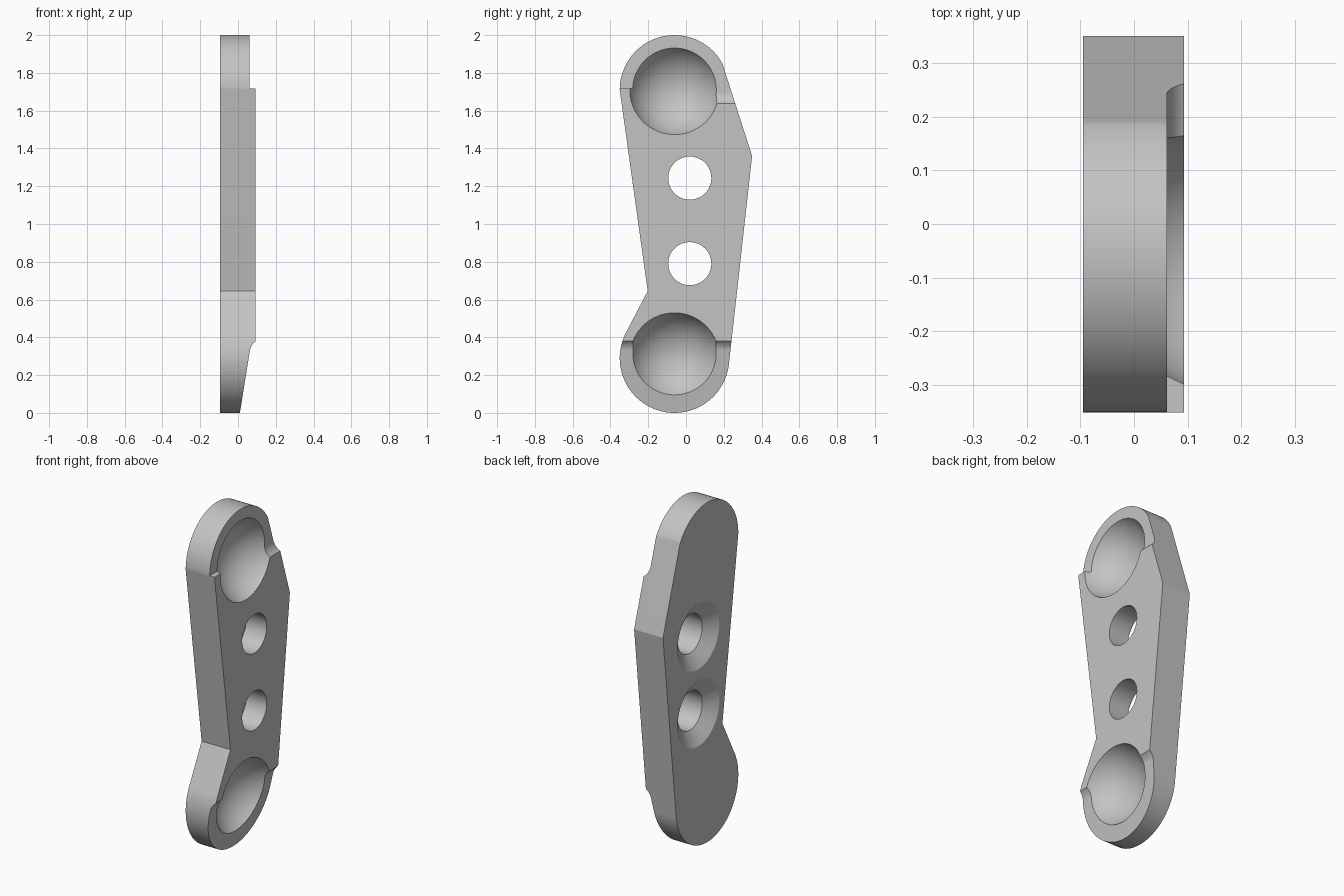
import bpy, bmesh, math
from mathutils import Matrix, Vector

cube = bpy.data.objects.get("Cube")
if cube:
    bpy.data.objects.remove(cube, do_unlink=True)

# One plain grey metal
GREY = (0.55, 0.55, 0.55, 1.0)
metal = bpy.data.materials.new("grey_metal")
metal.use_nodes = True
metal.diffuse_color = GREY
metal.node_tree.nodes["Principled BSDF"].inputs["Base Color"].default_value = GREY

BACK, FACE, STEP = -0.095, 0.093, 0.061
CY, LOW, HIGH, R = -0.061, 0.29, 1.71, 0.29


def make(name, bm):
    bmesh.ops.recalc_face_normals(bm, faces=bm.faces)
    mesh = bpy.data.meshes.new(name)
    bm.to_mesh(mesh)
    bm.free()
    mesh.materials.append(metal)
    obj = bpy.data.objects.new(name, mesh)
    bpy.context.collection.objects.link(obj)
    return obj


def prism(name, points, offset):
    bm = bmesh.new()
    face = bm.faces.new([bm.verts.new(p) for p in points])
    new = bmesh.ops.extrude_face_region(bm, geom=[face])["geom"]
    moved = [v for v in new if isinstance(v, bmesh.types.BMVert)]
    bmesh.ops.translate(bm, verts=moved, vec=Vector(offset))
    return make(name, bm)


def arc(cy, cz, r, start, end, steps):
    angles = [math.radians(start + (end - start) * i / steps) for i in range(steps + 1)]
    return [(cy + r * math.cos(a), cz + r * math.sin(a)) for a in angles]


def cone(name, y, z, x0, x1, r0, r1):
    bm = bmesh.new()
    place = Matrix.Translation(((x0 + x1) / 2, y, z)) @ Matrix.Rotation(math.pi / 2, 4, 'Y')
    bmesh.ops.create_cone(bm, cap_ends=True, segments=64, radius1=r0, radius2=r1,
                          depth=x1 - x0, matrix=place)
    return make(name, bm)


def ball(name, z):
    bm = bmesh.new()
    place = Matrix.Translation((0.185, CY, z)) @ Matrix.Rotation(math.pi / 2, 4, 'Y')
    bmesh.ops.create_uvsphere(bm, u_segments=96, v_segments=64, radius=0.254, matrix=place)
    return make(name, bm)


# Link plate: side outline with rounded ends
outline = arc(CY, HIGH, R, 29, 180, 40)
outline += [(-0.203, 0.645)]
outline += arc(CY, LOW, R, 153.5, 353, 50)
outline += [(0.35, 1.36)]
plate = prism("link_plate", [(BACK, y, z) for y, z in outline], (FACE - BACK, 0, 0))

cutters = []

# Square shoulder around the upper end
cutters.append(prism("upper_relief", [(STEP, -1, 1.717), (0.3, -1, 1.717),
                                      (0.3, -1, 2.2), (STEP, -1, 2.2)], (0, 2, 0)))

# Hollow-curved shoulder on the back edge of the upper end
curve = [(x, CY, z) for x, z in arc(STEP + 0.075, 1.70, 0.075, 180, 235, 10)]
cutters.append(prism("upper_fillet", [(STEP, CY, 1.75)] + curve
                     + [(0.3, CY, curve[-1][2]), (0.3, CY, 1.75)], (0, 1, 0)))

# Tapered relief on the lower end
taper = [(0.3, 0.38), (FACE, 0.38), (0.080, 0.368), (0.071, 0.354), (0.066, 0.343),
         (0.063, 0.33), (0.010, 0), (-0.006, -0.1), (0.3, -0.1)]
cutters.append(prism("lower_relief", [(x, -1, z) for x, z in taper], (0, 2, 0)))

# Spherical sockets
cutters += [ball("upper_socket", HIGH), ball("lower_socket", LOW + 0.003)]

# Countersunk screw holes
for z in (0.79, 1.243):
    cutters.append(cone("screw_hole", 0.02, z, -0.5, 0.5, 0.114, 0.114))
    cutters.append(cone("countersink", 0.02, z, -0.11, -0.03, 0.2158, 0.0995))

# Cut every shape out of the plate, then discard the cutters
bpy.ops.object.select_all(action='DESELECT')
bpy.context.view_layer.objects.active = plate
plate.select_set(True)
for cutter in cutters:
    cutter.hide_render = True
    mod = plate.modifiers.new(cutter.name, 'BOOLEAN')
    mod.operation = 'DIFFERENCE'
    mod.solver = 'EXACT'
    mod.object = cutter
    bpy.ops.object.modifier_apply(modifier=mod.name)
    bpy.data.objects.remove(cutter, do_unlink=True)

# Smooth curved walls while keeping flats and edges crisp
bpy.ops.object.shade_smooth_by_angle(angle=math.radians(20))
weighted = plate.modifiers.new("flat_faces", 'WEIGHTED_NORMAL')
weighted.keep_sharp = True
